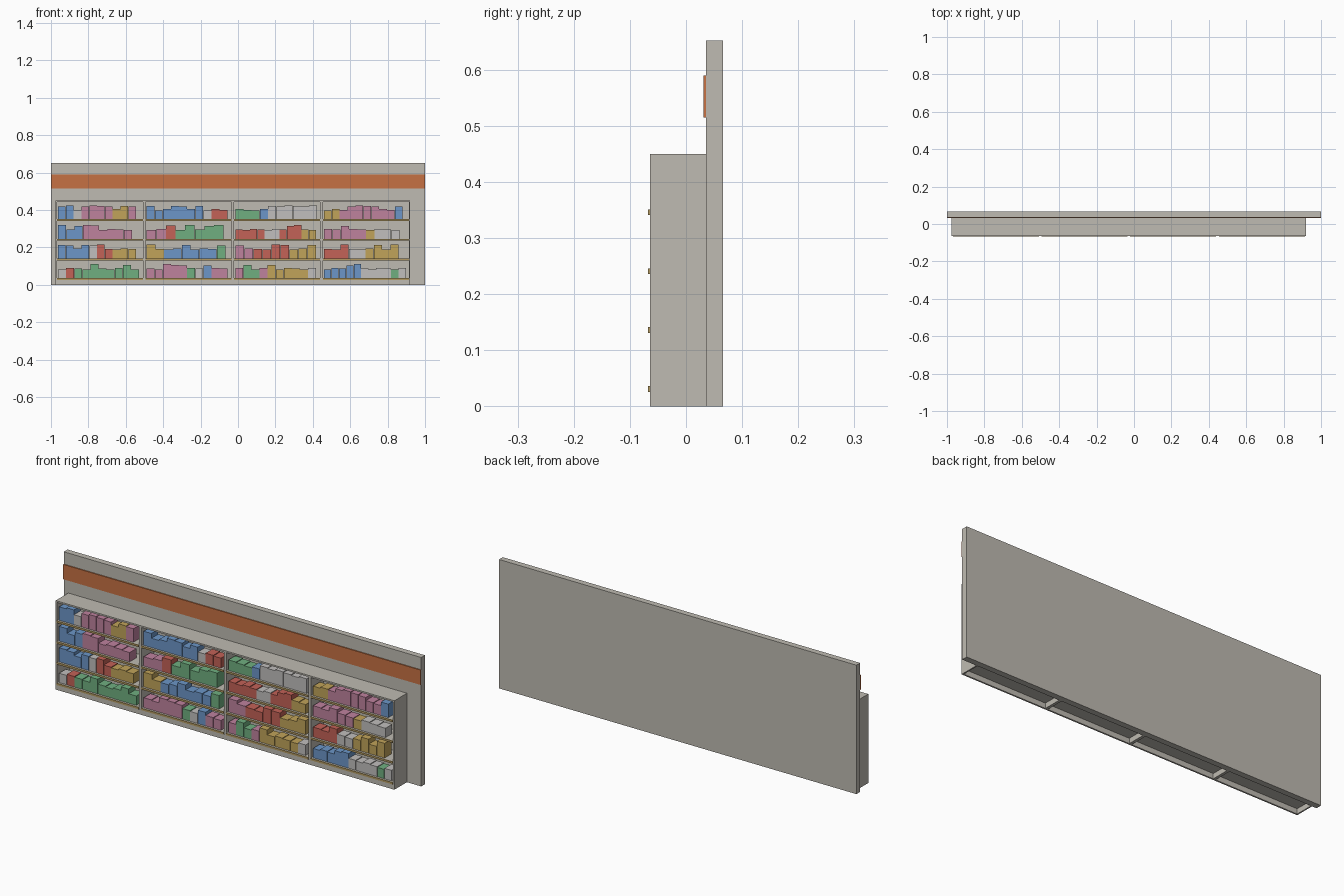
import bpy

cube = bpy.data.objects.get("Cube")
if cube:
    bpy.data.objects.remove(cube, do_unlink=True)


def lin(c):
    c /= 255
    return c / 12.92 if c <= 0.04045 else ((c + 0.055) / 1.055) ** 2.4


def material(name, r, g, b):
    m = bpy.data.materials.new(name)
    m.use_nodes = True
    col = (lin(r), lin(g), lin(b), 1)
    m.diffuse_color = col
    m.node_tree.nodes["Principled BSDF"].inputs["Base Color"].default_value = col
    return m


GREY = material("warm grey", 191, 187, 178)
ORANGE = material("orange", 198, 113, 67)
RAIL = material("tan rail", 178, 153, 97)
GOODS = {
    "b": material("blue goods", 108, 150, 200),
    "w": material("pale goods", 193, 191, 189),
    "p": material("pink goods", 191, 130, 158),
    "r": material("red goods", 195, 98, 87),
    "g": material("green goods", 112, 175, 128),
    "y": material("gold goods", 193, 164, 90),
}


def box(name, mat, x0, x1, y0, y1, z0, z1):
    """Axis-aligned box between two corners."""
    v = [(x, y, z) for x in (x0, x1) for y in (y0, y1) for z in (z0, z1)]
    f = [(0, 1, 3, 2), (4, 6, 7, 5), (0, 4, 5, 1),
         (2, 3, 7, 6), (0, 2, 6, 4), (1, 5, 7, 3)]
    me = bpy.data.meshes.new(name)
    me.from_pydata(v, [], f)
    me.materials.append(mat)
    ob = bpy.data.objects.new(name, me)
    bpy.context.collection.objects.link(ob)
    return ob


# Main dimensions
LEFT, RIGHT = -0.975, 0.92
FRONT, BACK = -0.064, 0.036
TOP = 0.45
SHELF_STEP, SHELF_TOP, SHELF_T = 0.105, 0.036, 0.01
PITCH = (RIGHT - LEFT) / 4
HALF_POST = 0.007

# Wall panel and coloured band
box("back_panel", GREY, -1, 1, BACK, 0.066, 0, 0.652)
box("sign_band", ORANGE, -1, 1, 0.031, BACK, 0.515, 0.59)

# Cabinet shell, open underneath
box("left_end_panel", GREY, RIGHT - 0.007, RIGHT, FRONT, BACK, 0, TOP)
box("right_end_panel", GREY, LEFT, LEFT + 0.007, FRONT, BACK, 0, TOP)
box("top_board", GREY, LEFT + 0.007, RIGHT - 0.007, FRONT, BACK, TOP - 0.008, TOP)
box("kick_plate", GREY, LEFT + 0.007, RIGHT - 0.007, FRONT, FRONT + 0.008,
    0, SHELF_TOP - SHELF_T)
for i in range(1, 4):
    x = LEFT + i * PITCH
    box("divider", GREY, x - HALF_POST, x + HALF_POST, FRONT + 0.0005, BACK,
        0, TOP - 0.008)

# Goods per shelf from the bottom, four bays each: (colours, filled width).
# Capitals are tall items, small letters are short ones.
STOCK = [
    [("wrggGgggGg", 0.433), ("ppPPPgwBpp", 0.433),
     ("pGgpYyyyyw", 0.433), ("bbbBBwwwwgw", 0.439)],
    [("BBbBWRryyy", 0.417), ("YybbBbbbG", 0.422),
     ("PprrRRyyY", 0.433), ("rrRwwyYyY", 0.401)],
    [("BbBPPpppp", 0.396), ("ppRgGgGG", 0.412),
     ("rrrrwwrRRyy", 0.433), ("ppPppywww", 0.406)],
    [("BBwPPPPyYP", 0.417), ("BbbBBbBwrr", 0.433),
     ("gggbWWWWWW", 0.439), ("yypPPPPppB", 0.422)],
]

for row, bays in enumerate(STOCK):
    z = SHELF_TOP + row * SHELF_STEP
    for bay, (items, width) in enumerate(bays):
        # Shelf board and price rail
        x0 = LEFT + bay * PITCH + HALF_POST
        x1 = LEFT + (bay + 1) * PITCH - HALF_POST
        box("shelf", GREY, x0, x1, FRONT, BACK, z - SHELF_T, z)
        box("price_rail", RAIL, x0, x1, FRONT - 0.004, FRONT, z - SHELF_T, z)
        # Row of goods, packed side by side
        step = width / len(items)
        for i, c in enumerate(items):
            x = x0 + 0.006 + i * step
            h = (0.071 if c.isupper() else 0.05) + 0.003 * ((i * 2 + row + bay) % 3 - 1)
            box("product", GOODS[c.lower()], x, x + step - 0.001,
                -0.056, -0.002, z, z + h)
